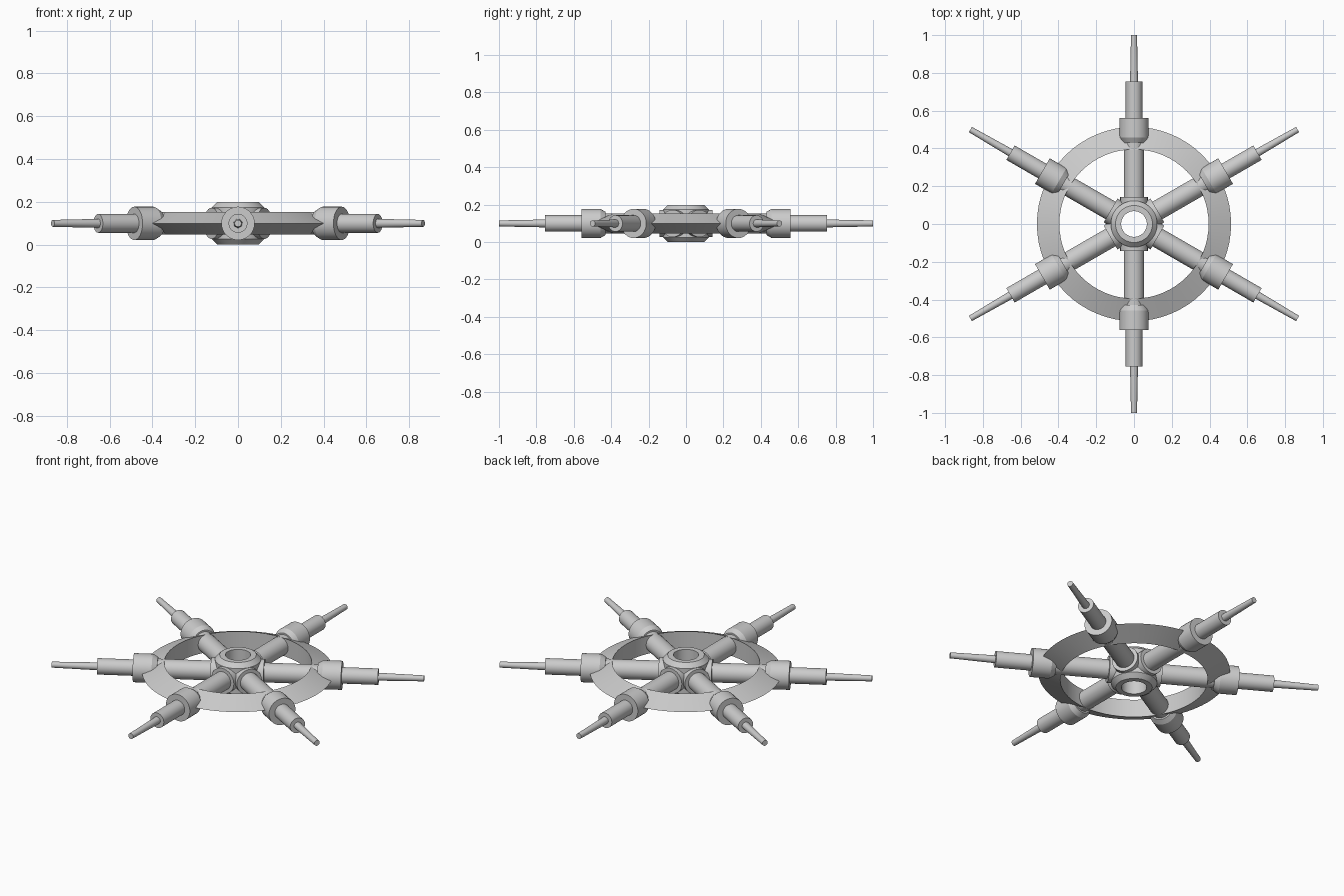
import bpy, bmesh, math
from mathutils import Matrix

if "Cube" in bpy.data.objects:
    bpy.data.objects.remove(bpy.data.objects["Cube"])

ZC = 0.099  # height of the wheel's mid plane


def lathe(name, profile, matrix, segments, closed):
    """Revolve (radius, height) points about z; closed loops make rings, open ones get end caps."""
    bm = bmesh.new()
    rings = []
    for r, h in profile:
        rings.append([bm.verts.new((r * math.cos(2 * math.pi * i / segments),
                                    r * math.sin(2 * math.pi * i / segments), h))
                      for i in range(segments)])
    pairs = list(zip(rings, rings[1:]))
    if closed:
        pairs.append((rings[-1], rings[0]))
    for a, b in pairs:
        for i in range(segments):
            j = (i + 1) % segments
            bm.faces.new((a[i], a[j], b[j], b[i]))
    if not closed:
        bm.faces.new(rings[0][::-1])
        bm.faces.new(rings[-1])
    bmesh.ops.recalc_face_normals(bm, faces=bm.faces)
    mesh = bpy.data.meshes.new(name)
    bm.to_mesh(mesh)
    bm.free()
    obj = bpy.data.objects.new(name, mesh)
    bpy.context.collection.objects.link(obj)
    obj.matrix_world = matrix
    bpy.ops.object.select_all(action='DESELECT')
    obj.select_set(True)
    bpy.context.view_layer.objects.active = obj
    bpy.ops.object.shade_smooth_by_angle(angle=math.radians(25))
    return obj


centre = Matrix.Translation((0, 0, ZC))

# rim: triangular section with its ridge facing outward
lathe("rim", [(0.395, -0.053), (0.514, 0), (0.395, 0.053)], centre, 64, True)

# hub: chamfered sleeve with a through hole
lathe("hub", [(0.068, -0.099), (0.098, -0.099), (0.123, -0.074),
              (0.123, 0.074), (0.098, 0.099), (0.068, 0.099)], centre, 48, True)

# spokes: one turned profile each, from hub socket to handle tip
spoke_profile = [
    (0.073, 0.08), (0.073, 0.143),                  # hub socket
    (0.053, 0.143), (0.053, 0.43),                  # shaft
    (0.062, 0.43), (0.078, 0.458), (0.078, 0.56),   # rim collar
    (0.044, 0.56), (0.044, 0.755),                  # grip
    (0.021, 0.755), (0.016, 1.0),                   # handle tip
]
for k in range(6):
    turn = Matrix.Rotation(math.radians(30 + 60 * k), 4, 'Z')
    lay = Matrix.Rotation(math.radians(90), 4, 'Y')
    lathe(f"spoke_{k + 1}", spoke_profile, centre @ turn @ lay, 32, False)
